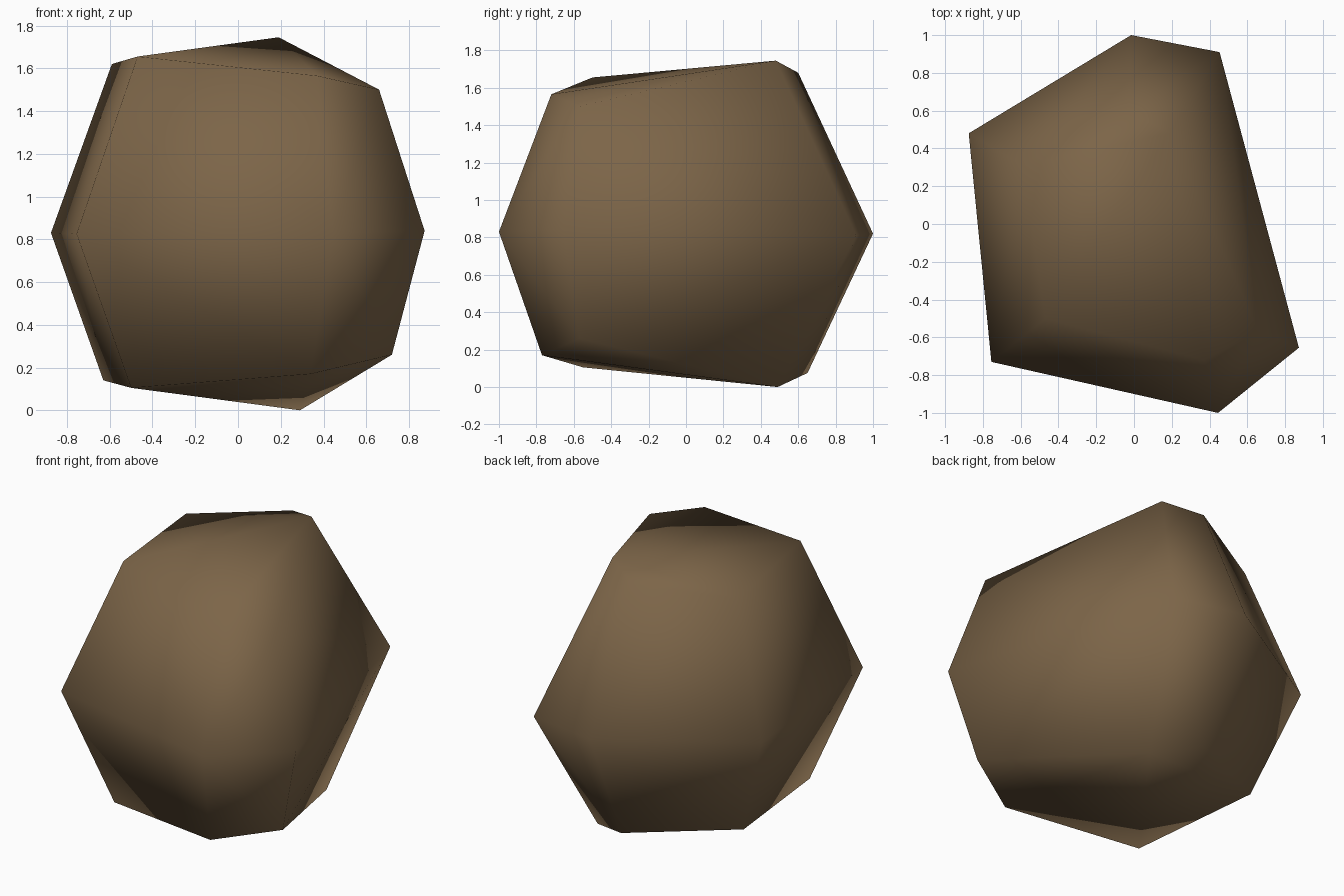
import bpy, bmesh

# Three uneven six-sided rings of corners
bottom = [(-0.50, -0.55, 0.105), (0.34, -0.77, 0.17), (0.72, -0.57, 0.26),
          (0.29, 0.49, 0.0), (0.01, 0.65, 0.075), (-0.63, 0.31, 0.14)]
middle = [(-0.755, -0.73, 0.825), (0.445, -1.0, 0.83), (0.873, -0.655, 0.84),
          (0.453, 0.91, 0.81), (-0.015, 1.0, 0.82), (-0.875, 0.48, 0.83)]
top = [(-0.47, -0.50, 1.655), (0.37, -0.72, 1.565), (0.66, -0.57, 1.50),
       (0.19, 0.48, 1.745), (-0.03, 0.60, 1.68), (-0.59, 0.31, 1.62)]

# The boulder is the convex shell around the rings
bm = bmesh.new()
for p in bottom + middle + top:
    bm.verts.new(p)
bmesh.ops.convex_hull(bm, input=bm.verts[:])
bmesh.ops.recalc_face_normals(bm, faces=bm.faces[:])
for f in bm.faces:
    f.smooth = True

mesh = bpy.data.meshes.new("boulder")
bm.to_mesh(mesh)
bm.free()

# Brown stone colour
stone = bpy.data.materials.new("brown stone")
stone.diffuse_color = (0.202, 0.13, 0.065, 1.0)
mesh.materials.append(stone)

boulder = bpy.data.objects.new("boulder", mesh)
bpy.context.collection.objects.link(boulder)
